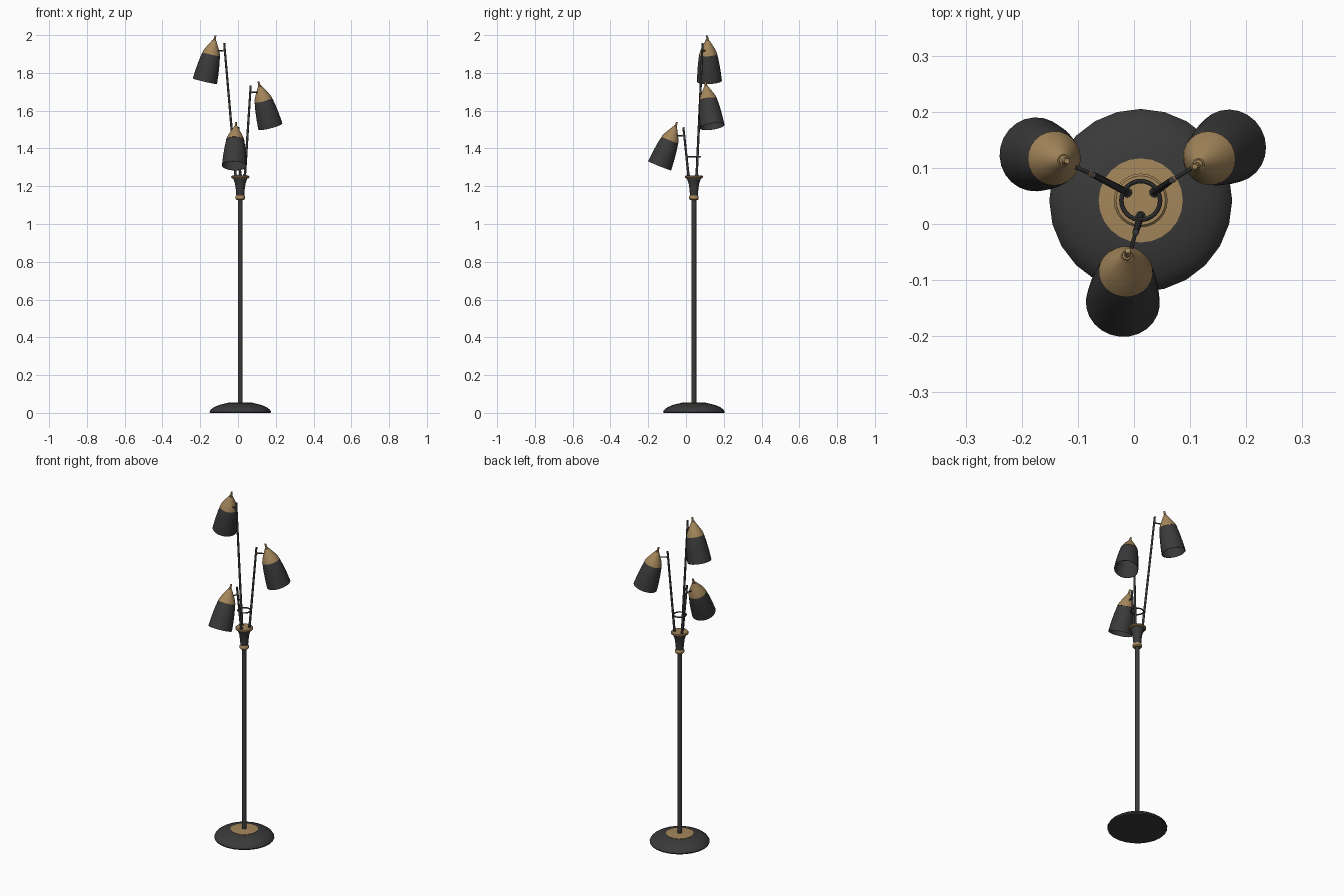
import bpy, bmesh, math
from mathutils import Vector

if "Cube" in bpy.data.objects:
    bpy.data.objects.remove(bpy.data.objects["Cube"])


def material(name, rgb):
    m = bpy.data.materials.new(name)
    m.diffuse_color = (*rgb, 1)
    m.use_nodes = True
    m.node_tree.nodes["Principled BSDF"].inputs["Base Color"].default_value = m.diffuse_color
    return m


BLACK = material("matte black", (0.042, 0.042, 0.042))
BRASS = material("aged brass", (0.37, 0.24, 0.105))
CX, CY = 0.012, 0.042          # lamp axis


def finish(name, bm, mat, angle=35):
    bmesh.ops.recalc_face_normals(bm, faces=bm.faces)
    me = bpy.data.meshes.new(name)
    bm.to_mesh(me)
    bm.free()
    ob = bpy.data.objects.new(name, me)
    bpy.context.collection.objects.link(ob)
    me.materials.append(mat)
    bpy.ops.object.select_all(action='DESELECT')
    ob.select_set(True)
    bpy.context.view_layer.objects.active = ob
    bpy.ops.object.shade_smooth_by_angle(angle=math.radians(angle))
    return ob


def lathe(name, profile, mat, sides=24, loc=(CX, CY, 0), axis=None):
    """Revolve (radius, height) points; axis is the direction local +z points to."""
    bm = bmesh.new()
    rings = []
    for r, z in profile:
        if r == 0:
            rings.append([bm.verts.new((0, 0, z))] * sides)
        else:
            rings.append([bm.verts.new((r * math.cos(2 * math.pi * i / sides),
                                        r * math.sin(2 * math.pi * i / sides), z))
                          for i in range(sides)])
    for a, b in zip(rings, rings[1:]):
        for i in range(sides):
            j = (i + 1) % sides
            quad = list(dict.fromkeys((a[i], a[j], b[j], b[i])))
            bm.faces.new(quad)
    ob = finish(name, bm, mat)
    ob.location = loc
    if axis is not None:
        ob.rotation_euler = Vector(axis).to_track_quat('Z', 'Y').to_euler()
    return ob


def rod(name, a, b, r1, r2, mat, sides=12):
    a, b = Vector(a), Vector(b)
    h = (b - a).length
    return lathe(name, [(0, 0), (r1, 0), (r2, h), (0, h)], mat, sides, a, b - a)


def ball(name, loc, r, mat):
    bm = bmesh.new()
    bmesh.ops.create_uvsphere(bm, u_segments=12, v_segments=8, radius=r)
    finish(name, bm, mat, 60).location = loc


# Base dome and its brass plate
lathe("base", [(0, 0), (0.161, 0), (0.163, 0.006), (0.156, 0.018), (0.14, 0.03),
               (0.112, 0.042), (0.075, 0.051), (0, 0.053)], BLACK)
lathe("base_plate", [(0.075, 0.048), (0.075, 0.053), (0.03, 0.056), (0, 0.056)], BRASS)

# Pole, flared socket and brass collars
lathe("pole", [(0, 0.05), (0.0125, 0.05), (0.0125, 1.14), (0, 1.14)], BLACK, 16)
lathe("lower_collar", [(0, 1.128), (0.02, 1.128), (0.025, 1.133), (0.025, 1.146),
                       (0.021, 1.152), (0, 1.152)], BRASS)
lathe("socket", [(0, 1.15), (0.021, 1.15), (0.023, 1.18), (0.028, 1.215),
                 (0.038, 1.243), (0, 1.243)], BLACK)
lathe("top_plate", [(0, 1.242), (0.043, 1.242), (0.048, 1.246), (0.048, 1.252),
                    (0.044, 1.256), (0, 1.256)], BRASS)

# Ring tying the arms together
lathe("arm_ring", [(0.0345 + 0.004 * math.cos(k * math.pi / 4),
                    1.355 + 0.004 * math.sin(k * math.pi / 4)) for k in range(9)],
      BLACK, 32)

# Arm foot, arm tip, shade tip, shade mouth centre, bracket height
lamps = {
    "left": ((-0.012, 0.056), (-0.073, 0.088, 1.957), (-0.119, 0.112, 1.999), (-0.175, 0.124, 1.757), 1.918),
    "right": ((0.036, 0.056), (0.067, 0.078, 1.732), (0.108, 0.102, 1.755), (0.172, 0.139, 1.514), 1.697),
    "front": ((0.012, 0.014), (0.003, -0.014, 1.512), (-0.011, -0.047, 1.54), (-0.020, -0.141, 1.305), 1.468),
}
for side, (foot, tip, top, mouth, bz) in lamps.items():
    foot, tip, top, mouth = Vector((*foot, 1.25)), Vector(tip), Vector(top), Vector(mouth)
    lathe(side + "_arm_foot", [(0.009, 0), (0.009, 0.012), (0, 0.014)], BLACK, 12,
          foot, tip - foot)
    rod(side + "_arm", foot, tip, 0.0065, 0.0055, BLACK)

    # Bracket from the arm to the shade cap
    a = foot.lerp(tip, (bz - foot.z) / (tip.z - foot.z))
    b = top.lerp(mouth, (bz - top.z) / (mouth.z - top.z))
    rod(side + "_bracket", a, b, 0.0035, 0.0035, BLACK, 8)
    ball(side + "_bracket_knob", a + (b - a).normalized() * 0.006, 0.006, BRASS)

    # Shade, cap and finial, heights measured down from the tip
    axis = top - mouth
    lathe(side + "_shade", [(0.043, -0.092), (0.049, -0.11), (0.056, -0.15), (0.062, -0.2),
                            (0.066, -0.25), (0.064, -0.25), (0.060, -0.2), (0.054, -0.15),
                            (0.046, -0.11), (0, -0.095)], BLACK, 24, top, axis)
    lathe(side + "_cap", [(0, -0.028), (0.011, -0.029), (0.019, -0.043), (0.031, -0.064),
                          (0.042, -0.085), (0.0485, -0.103), (0.0465, -0.103),
                          (0.04, -0.088), (0, -0.08)], BRASS, 24, top, axis)
    lathe(side + "_finial", [(0, 0), (0.005, -0.001), (0.0055, -0.008), (0.0055, -0.02),
                             (0.009, -0.024), (0.009, -0.034), (0, -0.034)],
          BRASS, 12, top, axis)
